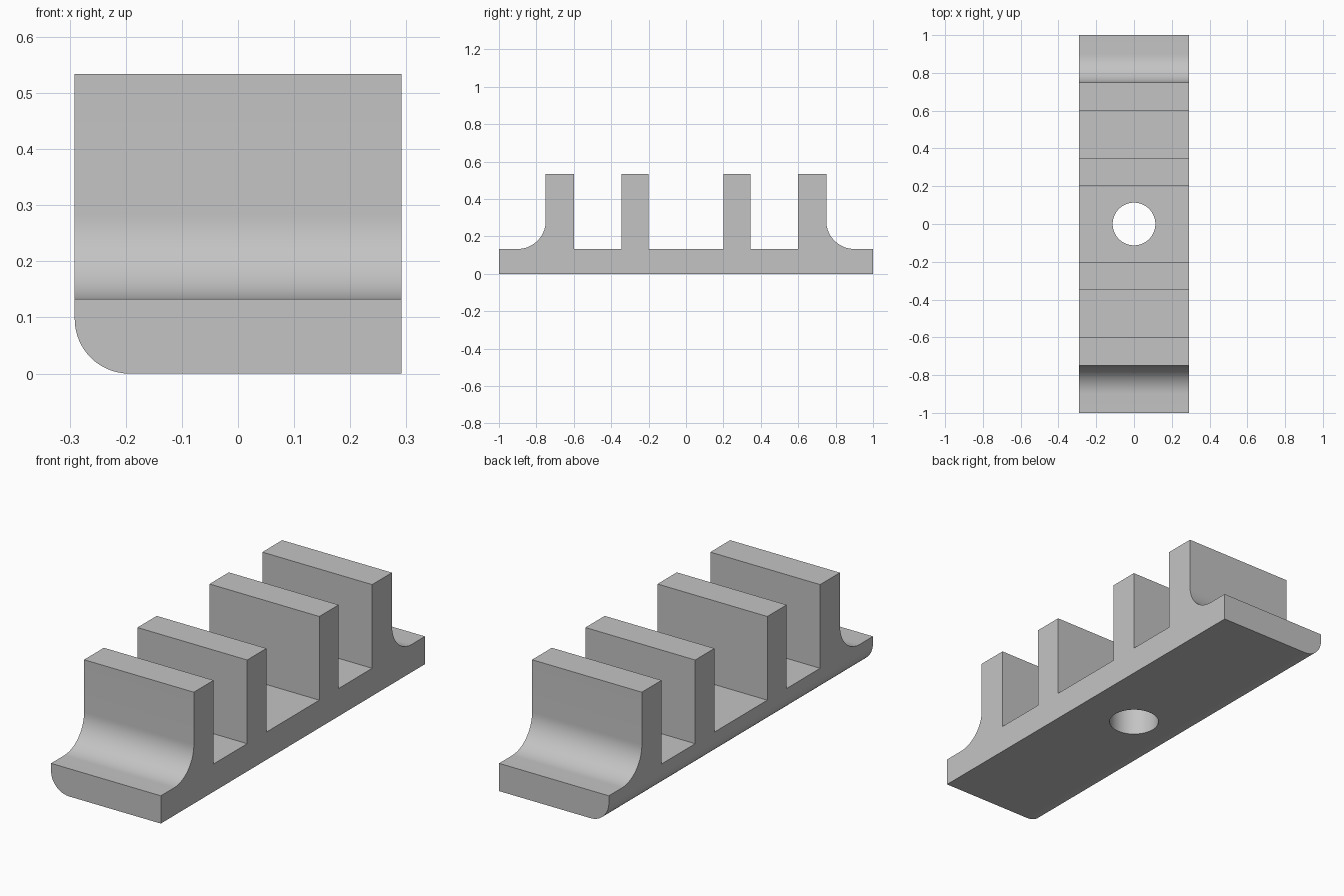
import bpy, bmesh, math

cube = bpy.data.objects.get("Cube")
if cube:
    bpy.data.objects.remove(cube)

HALF_W, BASE_H, TOP = 0.291, 0.133, 0.534
FILLET, EDGE_R, HOLE_R = 0.15, 0.097, 0.113

# Single grey material
grey = bpy.data.materials.new("light grey")
grey.use_nodes = True
colour = (0.55, 0.55, 0.55, 1)
grey.diffuse_color = colour
grey.node_tree.nodes["Principled BSDF"].inputs["Base Color"].default_value = colour

# Half of the side profile: base, inner rib, outer rib, concave fillet, end
half = [(0.2, BASE_H), (0.2, TOP), (0.346, TOP), (0.346, BASE_H),
        (0.6, BASE_H), (0.6, TOP), (0.75, TOP)]
STEPS = 20
for i in range(STEPS + 1):
    a = math.pi / 2 * i / STEPS
    half.append((0.75 + FILLET * (1 - math.cos(a)),
                 BASE_H + FILLET * (1 - math.sin(a))))
half += [(1, BASE_H), (1, 0)]
profile = half + [(-y, z) for y, z in reversed(half)]

# Extrude the profile across the width
bm = bmesh.new()
face = bm.faces.new([bm.verts.new((-HALF_W, y, z)) for y, z in profile])
ext = bmesh.ops.extrude_face_region(bm, geom=[face])
moved = [g for g in ext["geom"] if isinstance(g, bmesh.types.BMVert)]
bmesh.ops.translate(bm, verts=moved, vec=(2 * HALF_W, 0, 0))

# Round the long lower edge on one side
lower = [e for e in bm.edges
         if all(v.co.z < 0.001 and v.co.x < 0 for v in e.verts)]
bmesh.ops.bevel(bm, geom=lower, offset=EDGE_R, segments=16,
                profile=0.5, affect='EDGES')
bmesh.ops.recalc_face_normals(bm, faces=bm.faces)
mesh = bpy.data.meshes.new("ribbed_bracket")
bm.to_mesh(mesh)
bm.free()
bracket = bpy.data.objects.new("ribbed_bracket", mesh)
bpy.context.collection.objects.link(bracket)
mesh.materials.append(grey)

# Round hole through the middle of the base
bpy.ops.mesh.primitive_cylinder_add(vertices=64, radius=HOLE_R, depth=0.6)
cutter = bpy.context.object
cutter.name = "hole_cutter"
cutter.hide_render = True
cutter.data.materials.append(grey)
cut = bracket.modifiers.new("hole", 'BOOLEAN')
cut.operation = 'DIFFERENCE'
cut.solver = 'EXACT'
cut.object = cutter

bpy.ops.object.select_all(action='DESELECT')
bracket.select_set(True)
bpy.context.view_layer.objects.active = bracket
bpy.ops.object.modifier_apply(modifier=cut.name)
bpy.data.objects.remove(cutter)
bpy.ops.object.shade_smooth_by_angle(angle=math.radians(30))
